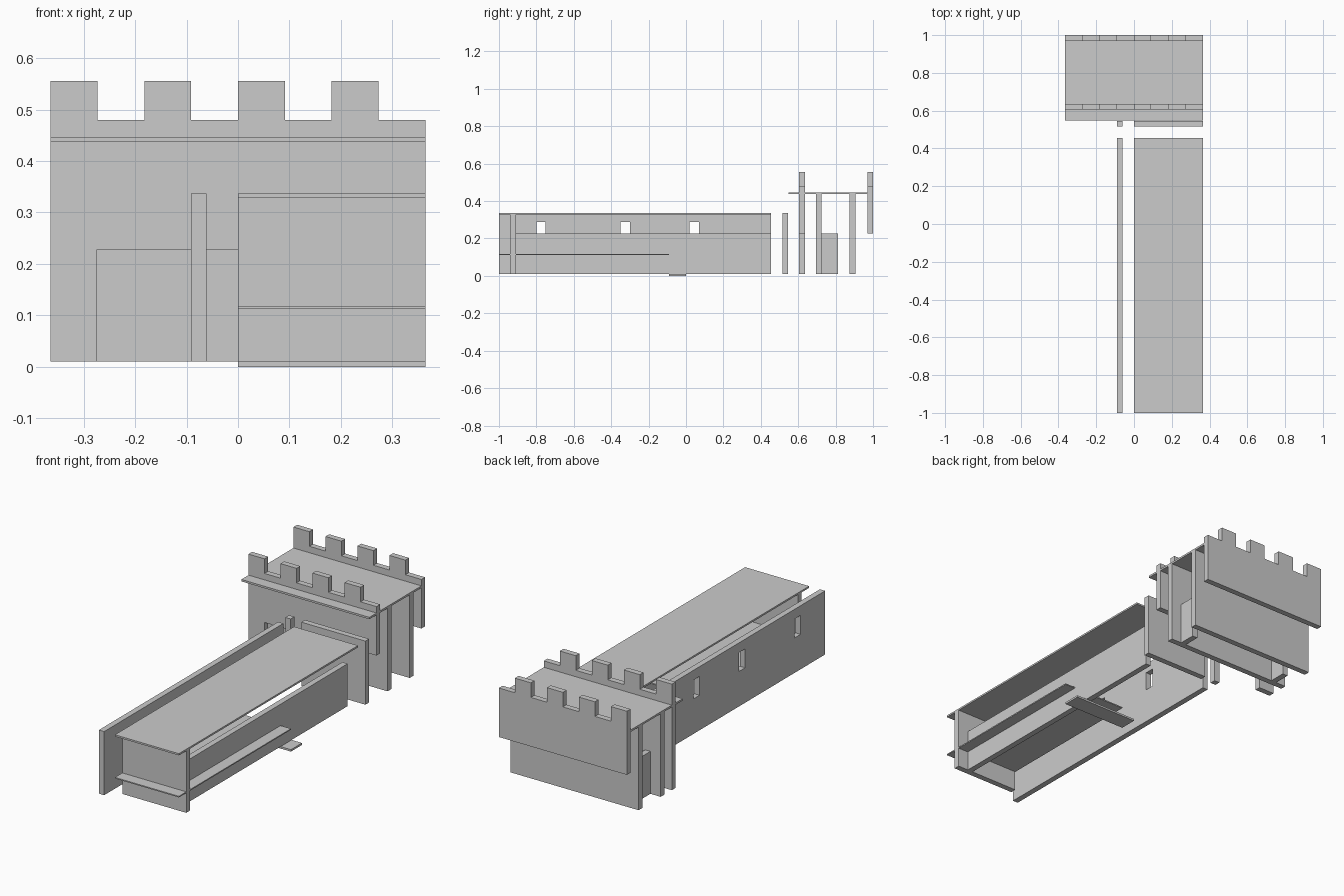
import bpy, bmesh

if "Cube" in bpy.data.objects:
    bpy.data.objects.remove(bpy.data.objects["Cube"])

X0, X1 = -0.364, 0.364   # tower width
T = 0.03                 # panel thickness


def box(name, x, y, z):
    """Box from (min, max) pairs."""
    bm = bmesh.new()
    bmesh.ops.create_cube(bm, size=1)
    for v in bm.verts:
        v.co = [r[0] if c < 0 else r[1] for c, r in zip(v.co, (x, y, z))]
    return finish(name, bm)


def finish(name, bm):
    bmesh.ops.recalc_face_normals(bm, faces=bm.faces)
    me = bpy.data.meshes.new(name)
    bm.to_mesh(me)
    bm.free()
    ob = bpy.data.objects.new(name, me)
    bpy.context.collection.objects.link(ob)
    return ob


def panel(name, outline, y):
    """Extrude an x-z outline along y by the panel thickness."""
    bm = bmesh.new()
    f = bm.faces.new([bm.verts.new((a, y, b)) for a, b in outline])
    ext = bmesh.ops.extrude_face_region(bm, geom=[f])
    for v in ext["geom"]:
        if isinstance(v, bmesh.types.BMVert):
            v.co.y += T
    return finish(name, bm)


def crenels():
    """Toothed top edge, left to right: four merlons and four gaps."""
    pts, step = [], (X1 - X0) / 8
    for i in range(8):
        z = 0.555 if i % 2 == 0 else 0.48
        pts += [(X0 + i * step, z), (X0 + (i + 1) * step, z)]
    return pts


# long hall: windowed left wall, low right wall, roof, front panel
wall = box("hall_left_wall", (-0.091, -0.061), (-1, 0.455), (0.01, 0.337))
for y in (-0.8, -0.35, 0.02):
    cutter = box("window_cutter", (-0.2, 0.0), (y, y + 0.05), (0.19, 0.287))
    cutter.hide_render = True
    cutter.hide_viewport = True
    mod = wall.modifiers.new("window", 'BOOLEAN')
    mod.object = cutter
    mod.operation = 'DIFFERENCE'
    mod.solver = 'EXACT'
box("hall_low_wall", (0.275, 0.305), (-0.91, 0.455), (0.01, 0.228))
box("hall_roof", (0, X1), (-1, 0.455), (0.328, 0.337))
box("hall_front_panel", (0, X1), (-0.94, -0.91), (0.01, 0.328))
box("hall_shelf", (0, X1), (-1, -0.09), (0.112, 0.118))
box("floor_strip", (0, X1), (-0.09, 0), (0, 0.01))

# gap between hall and tower
box("link_panel", (0, X1), (0.515, 0.545), (0.01, 0.337))
box("link_post", (-0.091, -0.061), (0.515, 0.545), (0.01, 0.337))

# tower: battlement panels, inner walls, side plates, deck
panel("tower_front_battlement",
      crenels() + [(X1, 0.228), (-0.274, 0.228), (-0.274, 0.01), (X0, 0.01)], 0.605)
panel("tower_back_battlement", crenels() + [(X1, 0.228), (X0, 0.228)], 0.97)
for name, y in (("tower_inner_wall", 0.695), ("tower_back_wall", 0.875)):
    box(name, (X0, X1), (y, y + T), (0.01, 0.437))
for x in (-0.305, 0.275):
    box("tower_side_plate", (x, x + T), (0.725, 0.813), (0.01, 0.228))
box("tower_deck", (X0, X1), (0.547, 0.97), (0.437, 0.447))
